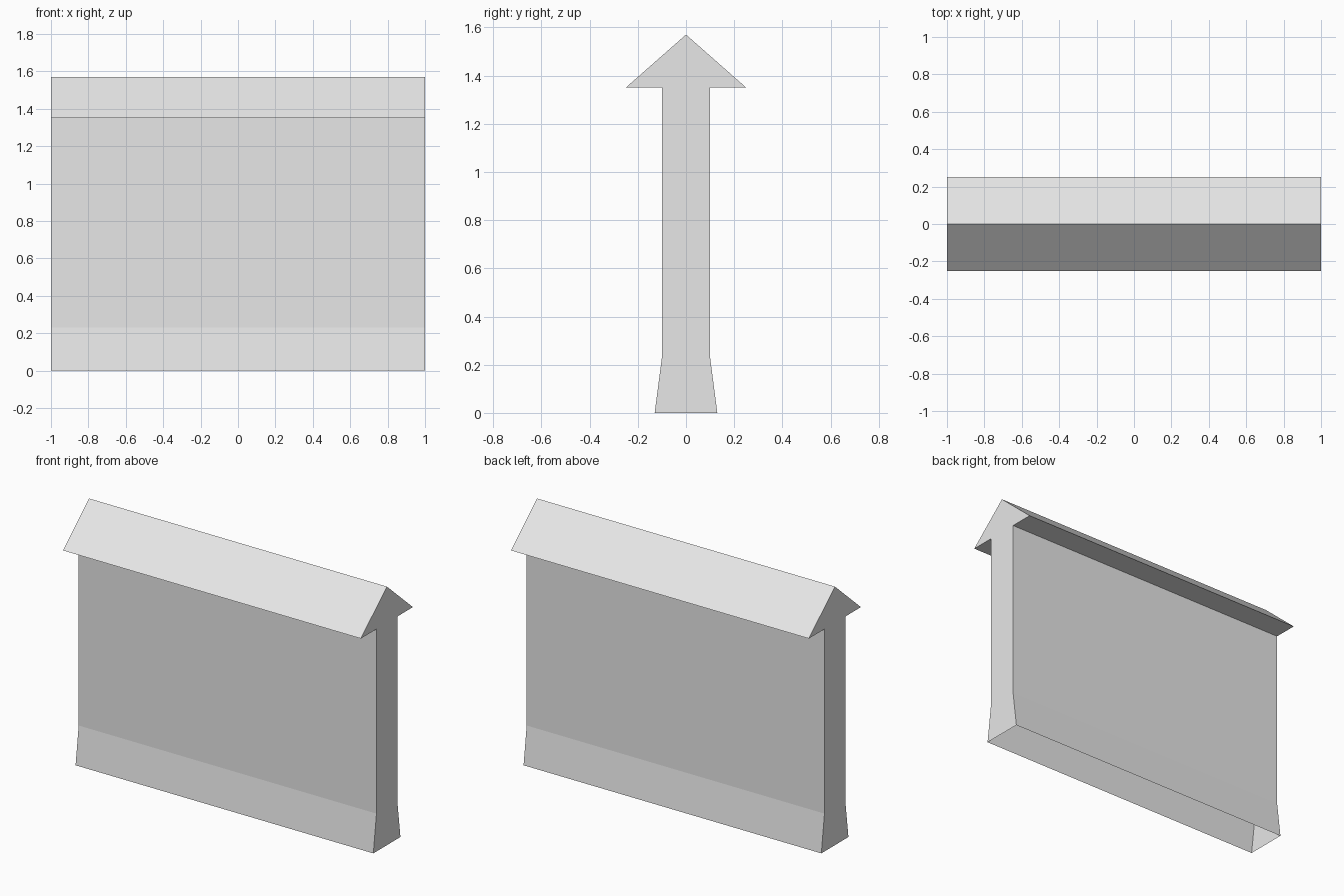
import bpy
import bmesh

cube = bpy.data.objects.get("Cube")
if cube:
    bpy.data.objects.remove(cube, do_unlink=True)

# Plain grey plaster for the whole wall
plaster = bpy.data.materials.new("light_grey")
plaster.use_nodes = True
grey = (0.8, 0.8, 0.8, 1)
plaster.diffuse_color = grey
plaster.node_tree.nodes["Principled BSDF"].inputs["Base Color"].default_value = grey

# Half cross-section: flared foot, upright wall, soffit, eave; then the ridge
HALF_LENGTH = 1.0
half = [(0.13, 0), (0.1, 0.23), (0.1, 1.35), (0.25, 1.35)]
profile = half + [(0, 1.57)] + [(-y, z) for y, z in reversed(half)]

# Sweep the section along x: two end caps and the sides, open underneath
bm = bmesh.new()
left, right = [[bm.verts.new((x, y, z)) for y, z in profile]
               for x in (HALF_LENGTH, -HALF_LENGTH)]
bm.faces.new(left)
bm.faces.new(reversed(right))
for i in range(len(profile) - 1):
    bm.faces.new((left[i + 1], left[i], right[i], right[i + 1]))
bm.normal_update()

mesh = bpy.data.meshes.new("roofed_wall")
bm.to_mesh(mesh)
bm.free()
mesh.materials.append(plaster)
wall = bpy.data.objects.new("roofed_wall", mesh)
bpy.context.collection.objects.link(wall)
